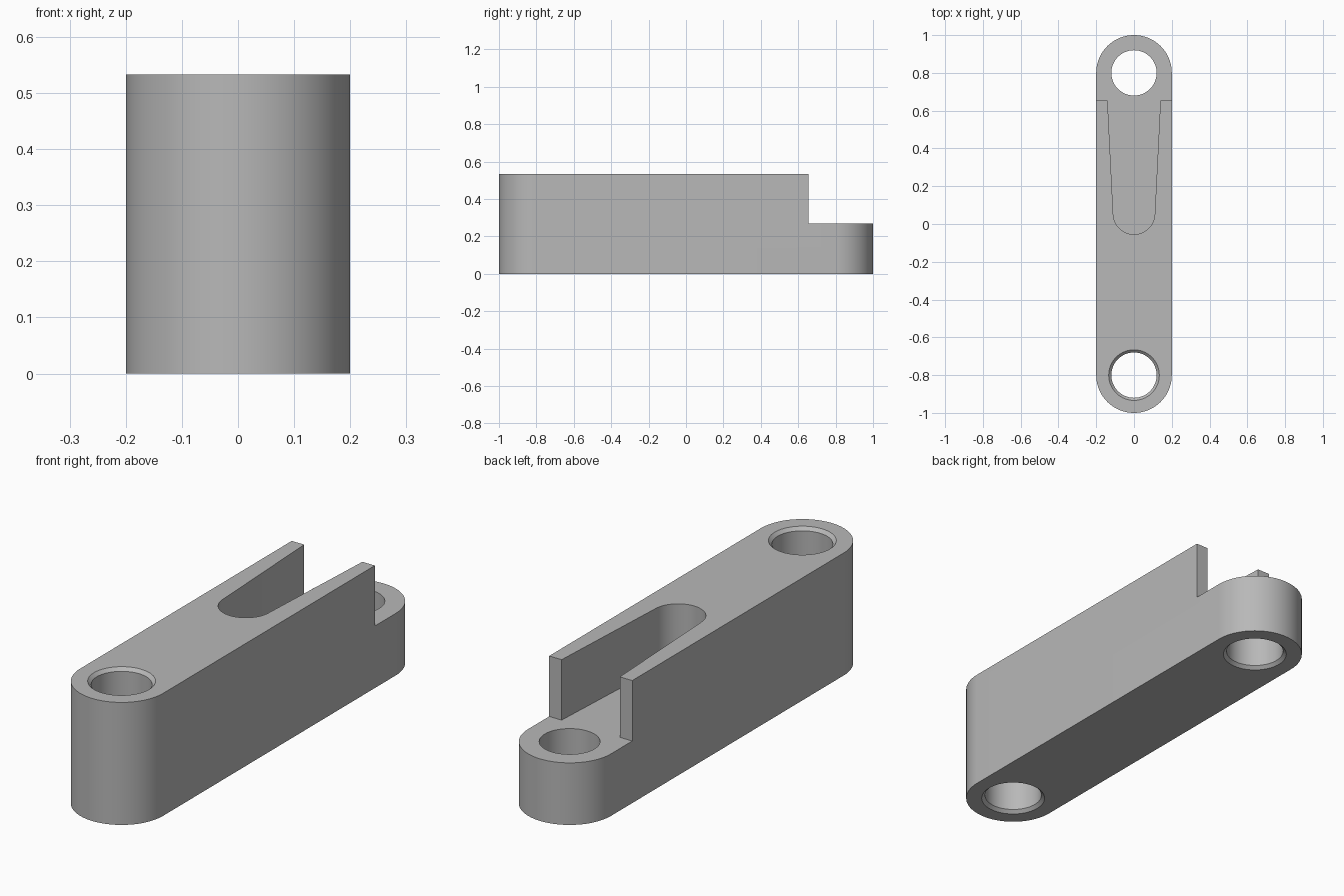
import bpy
import bmesh
from math import sin, cos, pi, radians

cube = bpy.data.objects.get("Cube")
if cube:
    bpy.data.objects.remove(cube, do_unlink=True)

HEIGHT, STEP_Z, STEP_Y = 0.533, 0.27, 0.655
END_R, END_Y = 0.2, 0.8
HOLE_R, CHAMFER = 0.12, 0.014

grey = bpy.data.materials.new("plain grey")
grey.use_nodes = True
colour = (0.48, 0.48, 0.48, 1)
grey.diffuse_color = colour
grey.node_tree.nodes["Principled BSDF"].inputs["Base Color"].default_value = colour


def arc(cy, r, start, end, steps):
    angles = [start + (end - start) * i / steps for i in range(steps + 1)]
    return [(r * cos(a), cy + r * sin(a)) for a in angles]


def finish(name, bm):
    bmesh.ops.recalc_face_normals(bm, faces=bm.faces)
    mesh = bpy.data.meshes.new(name)
    bm.to_mesh(mesh)
    bm.free()
    mesh.materials.append(grey)
    obj = bpy.data.objects.new(name, mesh)
    bpy.context.collection.objects.link(obj)
    return obj


def loft(name, rings):
    """Join stacked rings of equal point count and cap both ends."""
    bm = bmesh.new()
    loops = [[bm.verts.new((x, y, z)) for x, y in pts] for pts, z in rings]
    n = len(loops[0])
    for a, b in zip(loops, loops[1:]):
        for i in range(n):
            j = (i + 1) % n
            bm.faces.new((a[i], a[j], b[j], b[i]))
    bm.faces.new(loops[0])
    bm.faces.new(loops[-1])
    return finish(name, bm)


def hole(name, cy, top_chamfer):
    """Round through hole, flared at the bottom and optionally at the top."""
    def ring(r):
        return arc(cy, r, 0, 2 * pi * 63 / 64, 63)
    over = 0.05
    rings = [(ring(HOLE_R + CHAMFER + over), -over), (ring(HOLE_R), CHAMFER)]
    if top_chamfer:
        rings += [(ring(HOLE_R), HEIGHT - CHAMFER),
                  (ring(HOLE_R + CHAMFER + over), HEIGHT + over)]
    else:
        rings.append((ring(HOLE_R), HEIGHT + over))
    return loft(name, rings)


# Round-ended bar
outline = arc(END_Y, END_R, 0, pi, 40) + arc(-END_Y, END_R, pi, 2 * pi, 40)
body = loft("link_arm", [(outline, 0), (outline, HEIGHT)])

# Tapered slot opening into the lowered rear end
slot = arc(0.055, 0.11, pi + 0.05, 2 * pi - 0.05, 32)
slot += [(0.14, STEP_Y), (0.3, STEP_Y), (0.3, 1.2),
         (-0.3, 1.2), (-0.3, STEP_Y), (-0.14, STEP_Y)]
cutters = [loft("slot_cutter", [(slot, STEP_Z), (slot, HEIGHT + 0.1)]),
           hole("front_hole_cutter", -END_Y, True),
           hole("rear_hole_cutter", END_Y, False)]

# Cut everything out of the bar
bpy.context.view_layer.objects.active = body
for cutter in cutters:
    cutter.hide_render = True
    mod = body.modifiers.new(cutter.name, "BOOLEAN")
    mod.operation = "DIFFERENCE"
    mod.solver = "EXACT"
    mod.object = cutter
    bpy.ops.object.modifier_apply(modifier=mod.name)
for cutter in cutters:
    bpy.data.objects.remove(cutter, do_unlink=True)

# Smooth round walls, crisp edges
bpy.ops.object.select_all(action="DESELECT")
body.select_set(True)
bpy.ops.object.shade_smooth_by_angle(angle=radians(30))
